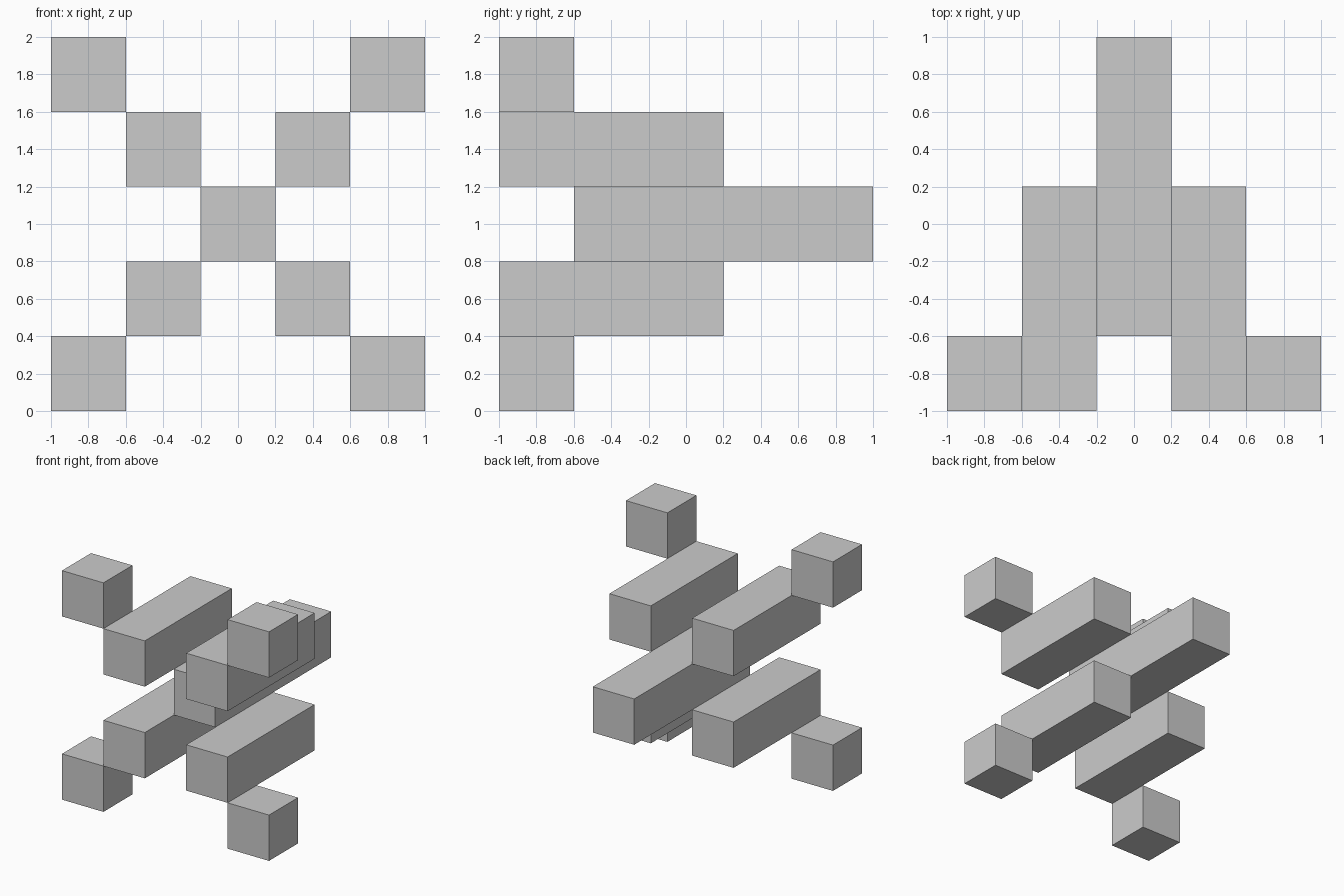
import bpy

if "Cube" in bpy.data.objects:
    bpy.data.objects.remove(bpy.data.objects["Cube"])


def box(name, x, y0, y1, z, size=0.4):
    """Square bar centred on x and z, running from y0 to y1."""
    bpy.ops.mesh.primitive_cube_add(size=1, location=(x, (y0 + y1) / 2, z))
    obj = bpy.context.object
    obj.name = name
    obj.scale = (size, y1 - y0, size)
    bpy.ops.object.transform_apply(location=False, rotation=False, scale=True)
    return obj


# Long bar through the middle
box("centre_bar", 0, -0.6, 1.0, 1.0)

# Four diagonal arms: a bar, then a cube at the outer corner
for side, sx in (("left", -1), ("right", 1)):
    for level, sz in (("lower", -1), ("upper", 1)):
        box(f"{level}_{side}_bar", 0.4 * sx, -1.0, 0.2, 1 + 0.4 * sz)
        box(f"{level}_{side}_corner_cube", 0.8 * sx, -1.0, -0.6, 1 + 0.8 * sz)
